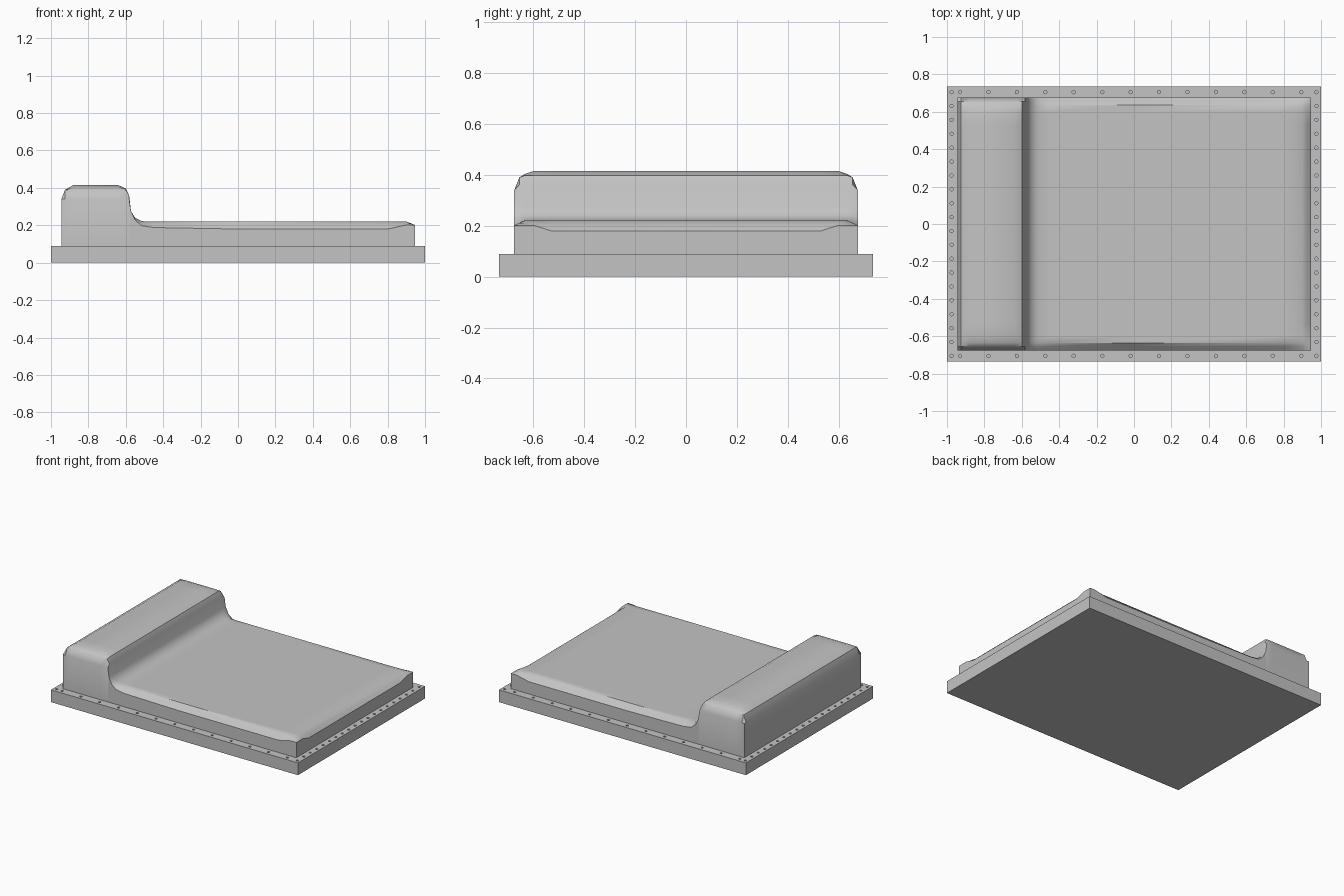
import bpy, bmesh
from mathutils import Matrix
from math import radians

if "Cube" in bpy.data.objects:
    bpy.data.objects.remove(bpy.data.objects["Cube"])

grey = bpy.data.materials.new("plain grey")
grey.use_nodes = True
grey.diffuse_color = (0.55, 0.55, 0.55, 1)
grey.node_tree.nodes["Principled BSDF"].inputs["Base Color"].default_value = (0.55, 0.55, 0.55, 1)


def make_object(name, bm):
    bmesh.ops.recalc_face_normals(bm, faces=bm.faces)
    mesh = bpy.data.meshes.new(name)
    bm.to_mesh(mesh)
    bm.free()
    mesh.materials.append(grey)
    obj = bpy.data.objects.new(name, mesh)
    bpy.context.collection.objects.link(obj)
    return obj


# Base plate
BASE_Z = 0.09
bm = bmesh.new()
bmesh.ops.create_cube(bm, size=1, matrix=Matrix.Translation((0, 0, BASE_Z / 2))
                      @ Matrix.Diagonal((2, 1.47, BASE_Z, 1)))
base = make_object("base_plate", bm)

# Row of small blind screw holes around the rim
spots = [(-0.93 + 0.152 * i, s * 0.705) for i in range(13) for s in (-1, 1)]
spots += [(s * 0.975, -0.705 + 0.0742 * i) for i in range(20) for s in (-1, 1)]
bm = bmesh.new()
for x, y in spots:
    bmesh.ops.create_cone(bm, cap_ends=True, segments=10, radius1=0.009, radius2=0.009,
                          depth=0.1, matrix=Matrix.Translation((x, y, 0.07)))
cutter = make_object("hole_cutter", bm)
cutter.hide_render = True
cut = base.modifiers.new("holes", "BOOLEAN")
cut.operation = "DIFFERENCE"
cut.solver = "EXACT"
cut.object = cutter
bpy.context.view_layer.update()
drilled = bpy.data.meshes.new_from_object(base.evaluated_get(bpy.context.evaluated_depsgraph_get()))
base.modifiers.clear()
base.data = drilled
bpy.data.objects.remove(cutter)

# Cover: long profile along x as (x, height, height of the local top)
RIDGE, DECK = 0.415, 0.22
profile = [(-0.945, 0.34, RIDGE), (-0.925, 0.39, RIDGE), (-0.88, RIDGE, RIDGE),
           (-0.64, RIDGE, RIDGE), (-0.6, 0.397, RIDGE), (-0.582, 0.36, RIDGE),
           (-0.572, 0.275, RIDGE), (-0.55, 0.24, 0.26), (-0.515, 0.222, 0.23),
           (-0.45, DECK, DECK), (0, DECK, DECK), (0.8, DECK, DECK), (0.9, DECK, DECK),
           (0.925, 0.2, DECK), (0.945, 0.18, DECK)]
half = [0.675, 0.655, 0.635, 0.6, 0.53]
columns = [-y for y in half] + half[::-1]
ridge_drop = {0.675: 0.075, 0.655: 0.025, 0.635: 0.012}
deck_drop = {0.675: 0.04, 0.655: 0.02}


def cover_height(x, z, top, y):
    drops = ridge_drop if top == RIDGE else deck_drop
    side = drops.get(abs(y), 0)
    if top != RIDGE and x < 0:
        side *= 0.8
    height = min(z, top - side)
    # the far corners are fuller than the chamfers between them
    if x > 0.85 and abs(y) >= 0.6:
        height = DECK - 0.45 * (DECK - height)
    return height


bm = bmesh.new()
rows = [[bm.verts.new((x, y, cover_height(x, z, top, y))) for y in columns]
        for x, z, top in profile]
for a, b in zip(rows, rows[1:]):
    for j in range(len(columns) - 1):
        bm.faces.new((a[j], b[j], b[j + 1], a[j + 1]))

# Vertical side walls, set slightly into the base
rim = [e for e in bm.edges if e.is_boundary]
wall = bmesh.ops.extrude_edge_only(bm, edges=rim)["geom"]
for v in wall:
    if isinstance(v, bmesh.types.BMVert):
        v.co.z = BASE_Z - 0.01
cover = make_object("raised_cover", bm)

# Soft shading on the cover, keeping its corners crisp
bpy.ops.object.select_all(action="DESELECT")
cover.select_set(True)
bpy.context.view_layer.objects.active = cover
bpy.ops.object.shade_smooth_by_angle(angle=radians(38))
